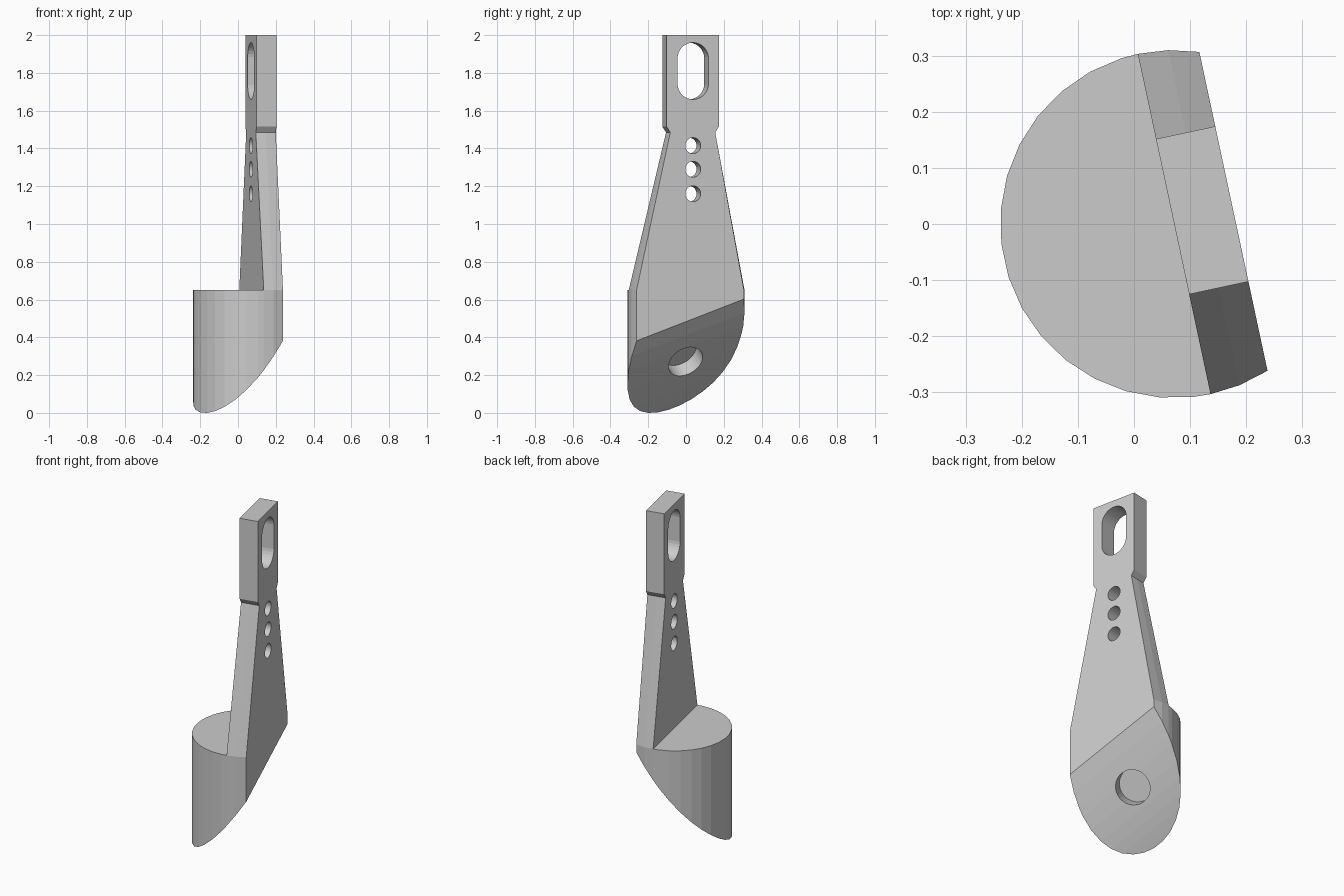
import bpy, bmesh
from math import sin, cos, pi, sqrt, radians
from mathutils import Vector, Matrix

cube = bpy.data.objects.get("Cube")
if cube:
    bpy.data.objects.remove(cube, do_unlink=True)

grey = bpy.data.materials.new("plain_grey")
grey.use_nodes = True
grey.diffuse_color = (0.6, 0.6, 0.6, 1)
grey.node_tree.nodes["Principled BSDF"].inputs["Base Color"].default_value = (0.6, 0.6, 0.6, 1)

# Plate frame: NORMAL goes through the plate, ACROSS runs along its width
NORMAL = Vector((0.978, 0.209, 0))
ACROSS = Vector((0.209, -0.978, 0))
UP = Vector((0, 0, 1))
R, W_MID, V_MID = 0.31, 0.07, 0.015
W_BACK = 0.178
DISC_TOP = 0.65
# Plate levels above the disc: height, lower and upper width limits
LEVELS = [(1.485, -0.135, 0.108), (1.515, -0.155, 0.128), (2.0, -0.155, 0.128)]


def place(w, v):
    return NORMAL * w + ACROSS * (v + V_MID)


def underside(p, w):
    """Slanted, slightly bulging lower face."""
    bulge = 0.035 * (1 - ((w + 0.025) / 0.204) ** 2)
    return max(0, 1.02 * p.x + 0.607 * p.y + 0.298 - bulge)


def mesh_object(name, bm):
    bmesh.ops.recalc_face_normals(bm, faces=bm.faces)
    mesh = bpy.data.meshes.new(name)
    bm.to_mesh(mesh)
    bm.free()
    mesh.materials.append(grey)
    obj = bpy.data.objects.new(name, mesh)
    bpy.context.collection.objects.link(obj)
    return obj


# Half-disc foot and tapering plate, built as rows across the width
w_rows = [W_MID - R * cos(radians(5.625 + 11.25 * k)) for k in range(8)]
hinge = len(w_rows)
w_rows += [W_MID, (W_MID + W_BACK) / 2, W_BACK]

bm = bmesh.new()
rows = []
for i, w in enumerate(w_rows):
    half = sqrt(R * R - (w - W_MID) ** 2)
    ends = [place(w, -half), place(w, half)]
    row = [[bm.verts.new(p + UP * underside(p, w)) for p in ends],
           [bm.verts.new(p + UP * DISC_TOP) for p in ends]]
    if i >= hinge:
        row += [[bm.verts.new(place(w, v) + UP * z) for v in (lo, hi)] for z, lo, hi in LEVELS]
    rows.append(row)


def wall(row, first):
    for a, b in zip(row[first:], row[first + 1:]):
        bm.faces.new((a[0], a[1], b[1], b[0]))


for a, b in zip(rows, rows[1:]):
    n = min(len(a), len(b))
    for level in (0, n - 1):
        bm.faces.new((a[level][0], a[level][1], b[level][1], b[level][0]))
    for k in range(n - 1):
        for s in (0, 1):
            bm.faces.new((a[k][s], b[k][s], b[k + 1][s], a[k + 1][s]))
wall(rows[0], 0)
wall(rows[hinge], 1)
wall(rows[-1], 0)
bmesh.ops.dissolve_limit(bm, angle_limit=0.002, verts=bm.verts, edges=bm.edges)
bracket = mesh_object("bracket", bm)


# Drilled holes: round, or stretched into a slot
def drill(name, centre, axis, radius, depth, stretch=0, sides=32):
    side = UP.cross(axis).normalized()
    up = axis.cross(side).normalized()
    frame = Matrix((side, up, axis.normalized())).transposed()
    rings = []
    cut = bmesh.new()
    for t in (-depth, depth):
        ring = []
        for k in range(sides):
            a = 2 * pi * (k + 0.5) / sides
            y = radius * sin(a) + (stretch if sin(a) > 0 else -stretch)
            ring.append(cut.verts.new(centre + frame @ Vector((radius * cos(a), y, t))))
        cut.faces.new(ring)
        rings.append(ring)
    for k in range(sides):
        j = (k + 1) % sides
        cut.faces.new((rings[0][k], rings[0][j], rings[1][j], rings[1][k]))
    cutter = mesh_object(name, cut)
    cutter.hide_render = True
    mod = bracket.modifiers.new(name, "BOOLEAN")
    mod.operation = "DIFFERENCE"
    mod.solver = "EXACT"
    mod.object = cutter
    bpy.context.view_layer.objects.active = bracket
    bpy.ops.object.modifier_apply(modifier=name)
    bpy.data.objects.remove(cutter, do_unlink=True)


mid = NORMAL * 0.12
drill("slot", mid + UP * 1.81, NORMAL, 0.084, 0.2, stretch=0.066)
for z in (1.415, 1.29, 1.16):
    drill("pin_hole", mid + UP * z, NORMAL, 0.042, 0.2)

# Blind socket in the slanted underside
drill("socket", Vector((0.01, 0, 0.268)), Vector((1.02, 0.607, -1)), 0.098, 0.09)
